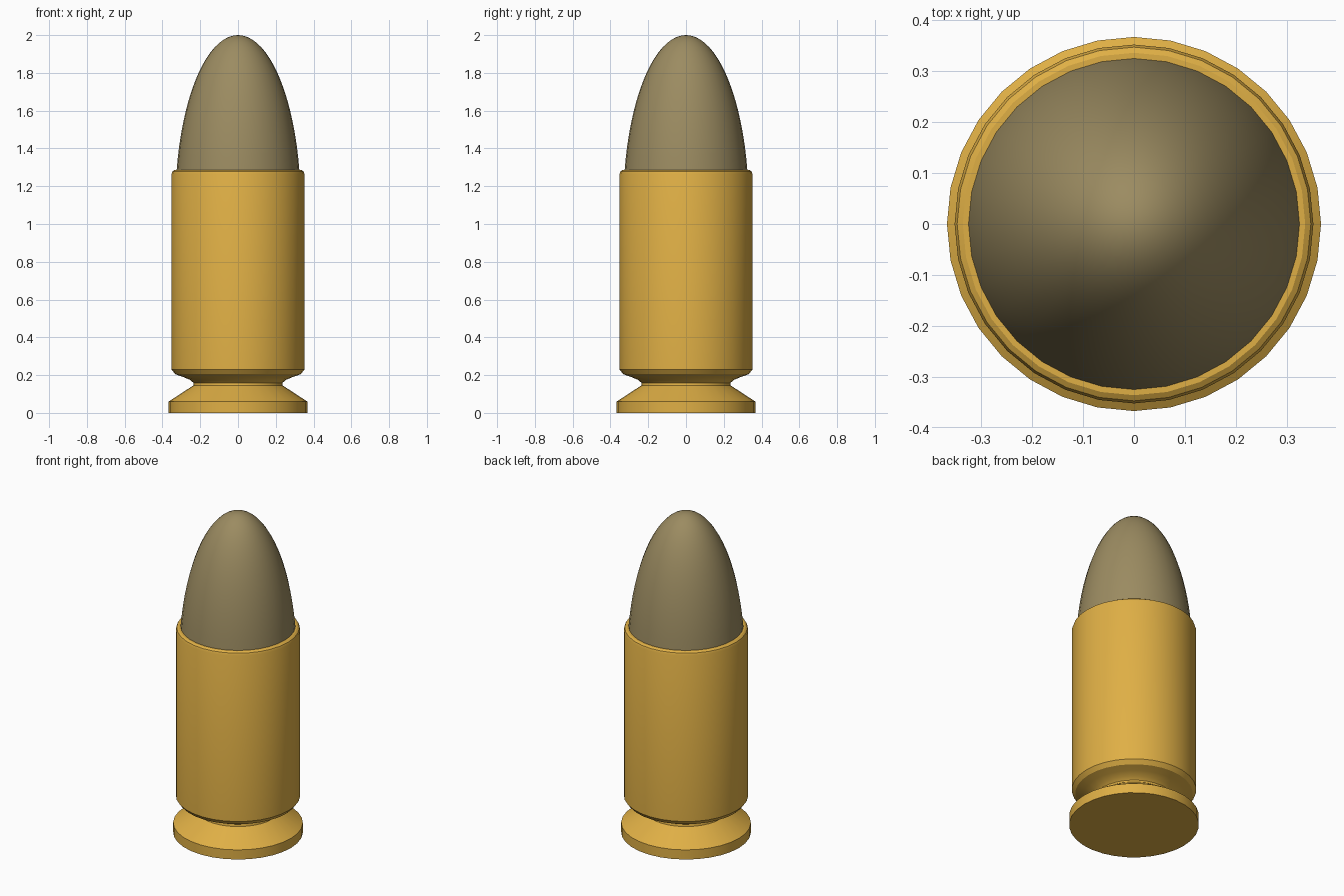
import bpy, bmesh, math

if "Cube" in bpy.data.objects:
    bpy.data.objects.remove(bpy.data.objects["Cube"])

SIDES = 32


def material(name, color):
    m = bpy.data.materials.new(name)
    m.diffuse_color = color
    m.use_nodes = True
    m.node_tree.nodes["Principled BSDF"].inputs["Base Color"].default_value = m.diffuse_color
    return m


def lathe(name, profile, mat, angle):
    """Revolve (radius, z) points about z; radius 0 makes a pole, open ends get caps."""
    bm = bmesh.new()
    rings = []
    for r, z in profile:
        if r == 0:
            rings.append([bm.verts.new((0, 0, z))] * SIDES)
        else:
            rings.append([bm.verts.new((r * math.cos(2 * math.pi * i / SIDES),
                                        r * math.sin(2 * math.pi * i / SIDES), z))
                          for i in range(SIDES)])
    for a, b in zip(rings, rings[1:]):
        for i in range(SIDES):
            j = (i + 1) % SIDES
            bm.faces.new(list(dict.fromkeys((a[i], a[j], b[j], b[i]))))
    bm.faces.new(rings[0][::-1])
    if profile[-1][0] > 0:
        bm.faces.new(rings[-1])
    bmesh.ops.recalc_face_normals(bm, faces=bm.faces)
    mesh = bpy.data.meshes.new(name)
    bm.to_mesh(mesh)
    bm.free()
    mesh.materials.append(mat)
    ob = bpy.data.objects.new(name, mesh)
    bpy.context.collection.objects.link(ob)
    bpy.ops.object.select_all(action='DESELECT')
    ob.select_set(True)
    bpy.context.view_layer.objects.active = ob
    bpy.ops.object.shade_smooth_by_angle(angle=math.radians(angle))
    return ob


brass = material("brass", (0.74, 0.43, 0.06, 1))
jacket = material("dull_metal", (0.33, 0.26, 0.12, 1))

# Case: flat rim, extraction groove, straight wall, rounded mouth
lathe("case", [(0.367, 0), (0.367, 0.06), (0.237, 0.145), (0.235, 0.158),
               (0.252, 0.174), (0.29, 0.19), (0.333, 0.205), (0.352, 0.23),
               (0.352, 1.265), (0.347, 1.279), (0.336, 1.286), (0.322, 1.286)],
      brass, 32)

# Bullet: upper part of a tall ellipsoid seated in the mouth
nose = []
start, steps = math.asin(0.18 / 0.9), 18
for k in range(steps):
    t = start + (math.pi / 2 - start) * k / steps
    nose.append((0.332 * math.cos(t), 1.1 + 0.9 * math.sin(t)))
nose.append((0, 2.0))
lathe("bullet", nose, jacket, 40)
